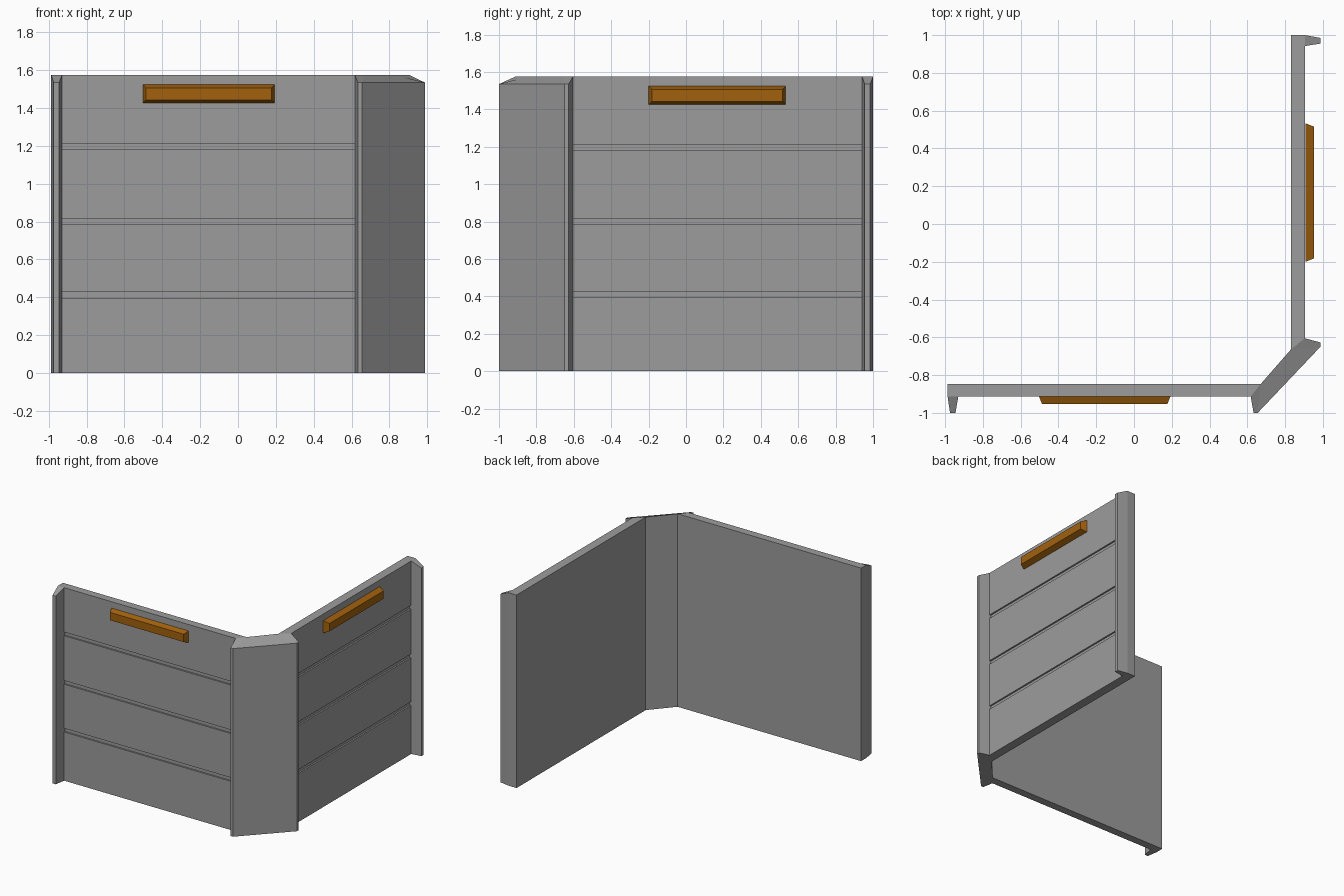
import bpy, bmesh

if "Cube" in bpy.data.objects:
    bpy.data.objects.remove(bpy.data.objects["Cube"])

TOP, LOW = 1.575, 1.535      # wall top, lowered outer edge of ribs


def colour(name, rgb):
    m = bpy.data.materials.new(name)
    m.diffuse_color = (*rgb, 1)
    m.use_nodes = True
    m.node_tree.nodes["Principled BSDF"].inputs["Base Color"].default_value = m.diffuse_color
    return m


grey = colour("dark_grey", (0.335, 0.335, 0.335))
orange = colour("orange", (0.36, 0.119, 0.004))


def make(name, verts, faces, mat=grey):
    bm = bmesh.new()
    vs = [bm.verts.new(v) for v in verts]
    for f in faces:
        bm.faces.new([vs[i] for i in f])
    bmesh.ops.recalc_face_normals(bm, faces=bm.faces)
    me = bpy.data.meshes.new(name)
    bm.to_mesh(me)
    bm.free()
    me.materials.append(mat)
    ob = bpy.data.objects.new(name, me)
    bpy.context.collection.objects.link(ob)
    return ob


def loft(name, a, b, mat=grey):
    """Solid between two matching rings of points."""
    n = len(a)
    sides = [(i, (i + 1) % n, n + (i + 1) % n, n + i) for i in range(n)]
    return make(name, a + b, sides + [tuple(range(n))[::-1], tuple(range(n, 2 * n))], mat)


# (u along the wall, d outward, z) to world space
def front(u, d, z):
    return (u, -d, z)


def right(u, d, z):
    return (d, u, z)


def wall(side, place, u0, u1, back, face):
    # plank wall with three horizontal grooves
    prof = [(back, 0), (face, 0)]
    for z in (0.397, 0.787, 1.183):
        prof += [(face, z), (face - 0.013, z), (face - 0.013, z + 0.03), (face, z + 0.03)]
    prof += [(face, TOP), (back, TOP)]
    loft(side + "_wall", [place(u0, d, z) for d, z in prof],
         [place(u1, d, z) for d, z in prof])


def rib(side, place, base, tip, back, face, out):
    # tapered end rib with a sloping top, including the wall thickness behind it
    plan = [(base[0], back, TOP), (base[0], face, TOP), (tip[0], out, LOW),
            (tip[1], out, LOW), (base[1], face, TOP), (base[1], back, TOP)]
    v = [place(u, d, 0) for u, d, z in plan] + [place(*p) for p in plan]
    f = [(i, (i + 1) % 6, 6 + (i + 1) % 6, 6 + i) for i in range(6)]
    f += [(0, 1, 4, 5), (1, 2, 3, 4), (6, 7, 10, 11), (7, 8, 9, 10)]
    make(side + "_end_rib", v, f)


def bar(side, place, u0, u1, face):
    # bevelled coloured bar near the top
    def ring(g, d):
        return [place(u0 + g, d, 1.425 + g), place(u1 - g, d, 1.425 + g),
                place(u1 - g, d, 1.525 - g), place(u0 + g, d, 1.525 - g)]
    loft(side + "_bar", ring(0, face), ring(0.018, face + 0.045), orange)


wall("front", front, -0.93, 0.618, 0.848, 0.913)
rib("front", front, (-0.987, -0.93), (-0.974, -0.945), 0.848, 0.913, 1.0)
bar("front", front, -0.505, 0.195, 0.908)

wall("right", right, -0.605, 0.942, 0.83, 0.904)
rib("right", right, (1.0, 0.942), (0.985, 0.955), 0.83, 0.904, 0.987)
bar("right", right, -0.20, 0.533, 0.908)

# diagonal corner post joining the two walls
plan = [(0.618, -0.848, TOP), (0.67, -0.848, TOP), (0.83, -0.665, TOP),
        (0.83, -0.605, TOP), (0.904, -0.605, TOP), (0.987, -0.627, LOW),
        (0.987, -0.65, LOW), (0.655, -1.0, LOW), (0.633, -1.0, LOW), (0.618, -0.913, TOP)]
n = len(plan)
verts = [(x, y, 0) for x, y, z in plan] + plan
faces = [(i, (i + 1) % n, n + (i + 1) % n, n + i) for i in range(n)]
for f in [(0, 1, 9), (1, 7, 8, 9), (1, 2, 6, 7), (2, 3, 4), (2, 4, 5, 6)]:
    faces += [f, tuple(i + n for i in f)]
make("corner_post", verts, faces)
